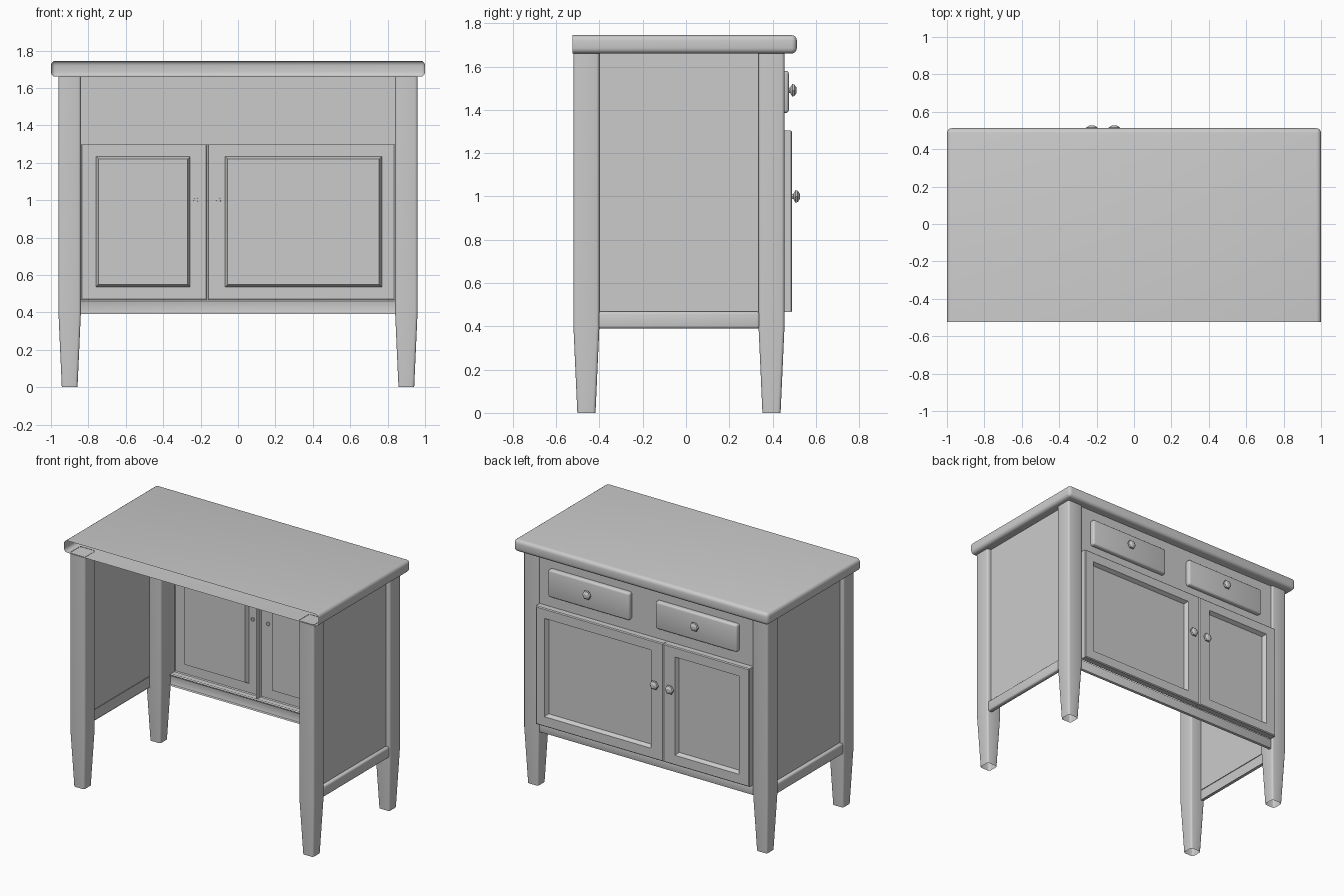
import bpy, bmesh, math

if "Cube" in bpy.data.objects:
    bpy.data.objects.remove(bpy.data.objects["Cube"])


def finish(name, bm, bevel=0.0, segs=3):
    """Bevel the sharp edges, then make a smooth-by-angle object."""
    bmesh.ops.recalc_face_normals(bm, faces=bm.faces)
    if bevel:
        sharp = [e for e in bm.edges if len(e.link_faces) == 2
                 and e.calc_face_angle(0) > math.radians(40)]
        bmesh.ops.bevel(bm, geom=sharp, offset=bevel, segments=segs,
                        profile=0.5, affect='EDGES', clamp_overlap=True)
    mesh = bpy.data.meshes.new(name)
    bm.to_mesh(mesh)
    bm.free()
    ob = bpy.data.objects.new(name, mesh)
    bpy.context.collection.objects.link(ob)
    bpy.ops.object.select_all(action='DESELECT')
    ob.select_set(True)
    bpy.context.view_layer.objects.active = ob
    bpy.ops.object.shade_smooth_by_angle(angle=math.radians(35))
    return ob


def loft(name, rings, cap=True, bevel=0.0, segs=3):
    """Skin rings of points, leaving the first ring open."""
    bm = bmesh.new()
    loops = [[bm.verts.new(p) for p in r] for r in rings]
    for a, b in zip(loops, loops[1:]):
        n = len(a)
        for i in range(n):
            bm.faces.new((a[i], a[(i + 1) % n], b[(i + 1) % n], b[i]))
    if cap:
        bm.faces.new(loops[-1])
    return finish(name, bm, bevel, segs)


def rect(axis, at, u0, u1, v0, v1):
    """Rectangle at a given position along one axis."""
    pts = []
    for u, v in ((u0, v0), (u1, v0), (u1, v1), (u0, v1)):
        p = [u, v]
        p.insert(axis, at)
        pts.append(p)
    return pts


def sheet(name, axis, at, *bounds):
    bm = bmesh.new()
    bm.faces.new([bm.verts.new(p) for p in rect(axis, at, *bounds)])
    return finish(name, bm)


def knob(name, x, y, z):
    # faceted six-sided pull on a narrow stem
    prof = ((.013, -.006), (.014, .006), (.034, .016), (.030, .026), (.014, .036))
    rings = [[(x + r * math.cos(i * math.pi / 3), y + d, z + r * math.sin(i * math.pi / 3))
              for i in range(6)] for r, d in prof]
    loft(name, rings)


# table top: rounded slab, open along the wall side
loft("table_top", [rect(1, y, -1, 1, 1.66, 1.745) for y in (-.525, .512)], bevel=.025, segs=4)

# tapered legs
for sx, side in ((-1, "left"), (1, "right")):
    for cy, end in ((-.46, "open_side"), (.395, "door_side")):
        rings = [rect(2, z, sx * .9 - h, sx * .9 + h, cy - h, cy + h)
                 for z, h in ((0, .042), (.4, .06), (1.662, .06))]
        loft(f"leg_{side}_{end}", rings, cap=False, bevel=.014)
    # side panel and its bottom rail
    sheet(f"side_panel_{side}", 0, sx * .93, -.41, .345, .39, 1.66)
    loft(f"side_rail_{side}", [rect(0, sx * x, -.405, .34, .39, .468) for x in (.925, .955)],
         bevel=.012)

# door-side frame: drawer board and bottom rail
sheet("drawer_board", 1, .443, -.845, .845, 1.295, 1.66)
loft("bottom_rail", [rect(1, y, -.845, .845, .39, .463) for y in (.425, .445)], bevel=.006, segs=2)

# doors with recessed panels: outer x range, panel x range
for name, (x0, x1), (p0, p1) in (("small_door", (-.84, -.166), (-.745, -.27)),
                                 ("large_door", (-.164, .84), (-.055, .755))):
    b, s = .006, .014
    loft(name, [rect(1, .443, x0, x1, .465, 1.305),
                rect(1, .49 - b, x0, x1, .465, 1.305),
                rect(1, .49, x0 + b, x1 - b, .465 + b, 1.305 - b),
                rect(1, .49, p0 - s, p1 + s, .55 - s, 1.22 + s),
                rect(1, .462, p0, p1, .55, 1.22)])

# drawer fronts with soft edges
for name, x0, x1 in (("left_drawer", -.73, -.09), ("right_drawer", .115, .755)):
    loft(name, [rect(1, y, x0, x1, 1.385, 1.58) for y in (.442, .475)], bevel=.014)
    knob(name + "_knob", (x0 + x1) / 2, .475, 1.49)

# door knobs
knob("small_door_knob", -.225, .49, 1.0)
knob("large_door_knob", -.105, .49, 1.0)
